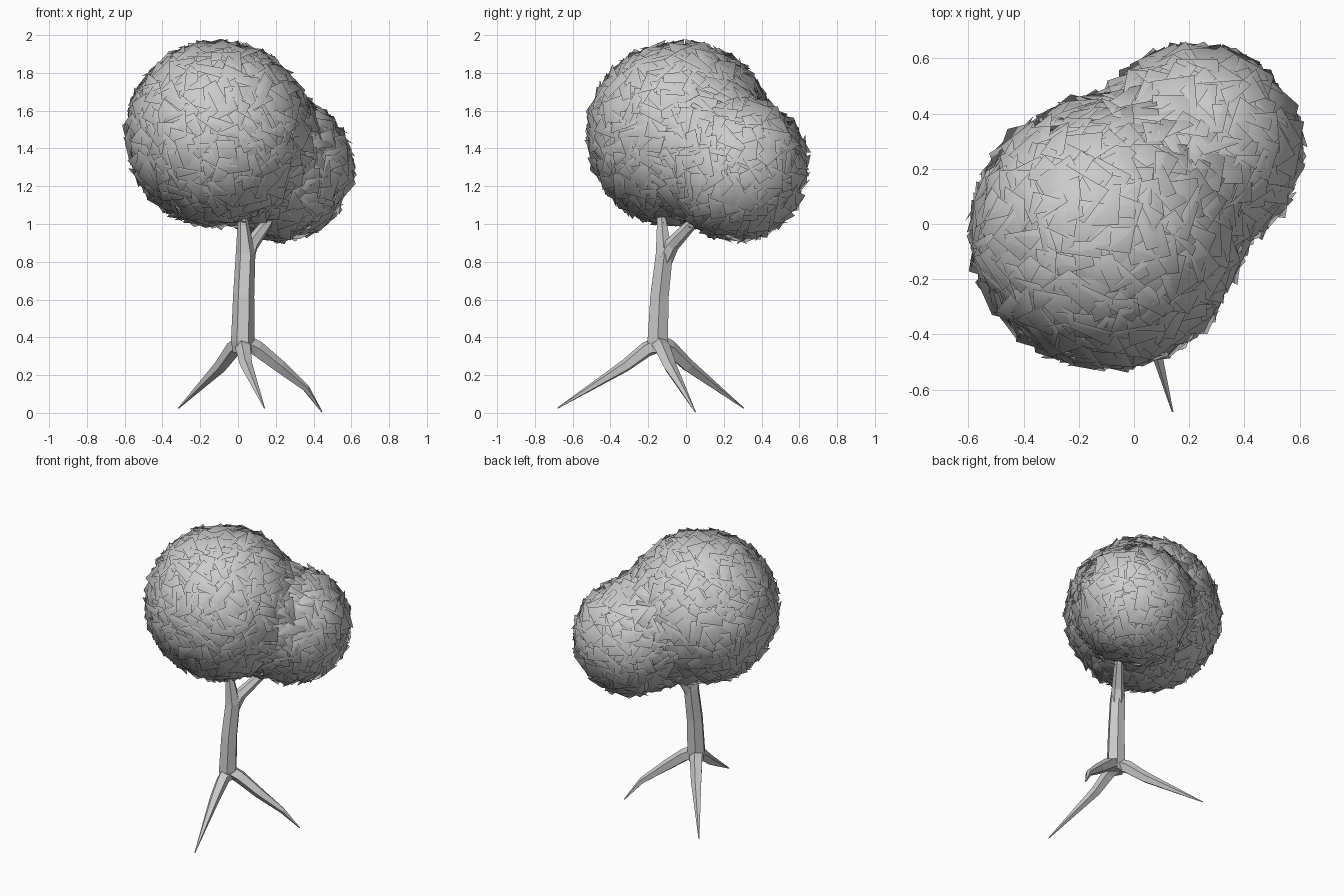
import bpy, bmesh, math, random
from mathutils import Vector, Matrix

if "Cube" in bpy.data.objects:
    bpy.data.objects.remove(bpy.data.objects["Cube"])

random.seed(7)


def make_object(name, bm):
    mesh = bpy.data.meshes.new(name)
    bm.to_mesh(mesh)
    bm.free()
    ob = bpy.data.objects.new(name, mesh)
    bpy.context.collection.objects.link(ob)
    return ob


def limb(name, path, sides=6):
    """Tapered low-poly tube through (x, y, z, radius) points."""
    bm = bmesh.new()
    pts = [Vector(p[:3]) for p in path]
    rings = []
    for i, p in enumerate(pts):
        d = (pts[min(i + 1, len(pts) - 1)] - pts[max(i - 1, 0)]).normalized()
        ref = Vector((0, 1, 0)) if abs(d.z) > 0.85 else Vector((0, 0, 1))
        u = d.cross(ref).normalized()
        v = d.cross(u)
        ring = []
        for k in range(sides):
            a = 2 * math.pi * k / sides
            ring.append(bm.verts.new(p + path[i][3] * (u * math.cos(a) + v * math.sin(a))))
        rings.append(ring)
    for a, b in zip(rings, rings[1:]):
        for k in range(sides):
            n = (k + 1) % sides
            bm.faces.new((a[k], a[n], b[n], b[k]))
    bm.faces.new(rings[0])
    bm.faces.new(rings[-1])
    bmesh.ops.recalc_face_normals(bm, faces=bm.faces)
    return make_object(name, bm)


def leaf_clump(name, ball, other, count, blend=0.15):
    """Shell of flared square leaf cards on a ball, blended into the other ball."""
    bm = bmesh.new()
    normals = []
    (center, radius), (center2, radius2) = ball, other
    golden = math.pi * (3 - math.sqrt(5))
    for i in range(count):
        z = 1 - 2 * (i + 0.5) / count
        r = math.sqrt(1 - z * z)
        n = Vector((r * math.cos(i * golden), r * math.sin(i * golden), z))
        pos = center + n * radius
        # Skip cards buried in the other ball, fill the crease between the two
        away = pos - center2
        gap = away.length - radius2
        if gap < -0.03:
            continue
        h = max(blend - abs(gap), 0) / blend
        n = n.lerp(away.normalized(), h / 2).normalized()
        pos += n * h * h * blend / 4
        # Random spin, then a steady tilt so one edge lifts off the surface
        m = (Matrix.Translation(pos) @ n.to_track_quat('Z', 'Y').to_matrix().to_4x4()
             @ Matrix.Rotation(random.uniform(0, 2 * math.pi), 4, 'Z')
             @ Matrix.Rotation(random.uniform(0.26, 0.42), 4, 'X')
             @ Matrix.Rotation(random.uniform(0, 2 * math.pi), 4, 'Z'))
        s = random.uniform(0.07, 0.08)
        corners = ((-s, -s, 0), (s, -s, 0), (s, s, 0), (-s, s, 0))
        bm.faces.new([bm.verts.new(m @ Vector(c)) for c in corners])
        normals += [(n + 0.3 * (m @ Vector(c) - pos) / s).normalized() for c in corners]
    ob = make_object(name, bm)
    # Soft shading that follows the clump rather than each card
    ob.data.shade_smooth()
    ob.data.normals_split_custom_set_from_vertices(normals)
    return ob


# Trunk and fork
limb("trunk", [(0.025, -0.15, 0.32, 0.052), (0.025, -0.15, 0.38, 0.062),
               (0.03, -0.14, 0.62, 0.056), (0.04, -0.115, 0.84, 0.052),
               (0.025, -0.13, 1.03, 0.026), (-0.01, -0.12, 1.2, 0.015)])
limb("side_branch", [(0.04, -0.115, 0.81, 0.046), (0.07, -0.075, 0.89, 0.04),
                     (0.15, 0.03, 1.0, 0.03), (0.21, 0.13, 1.12, 0.015)])

# Stilt roots
limb("front_root", [(0.025, -0.13, 0.37, 0.045), (0.03, -0.21, 0.335, 0.042),
                    (0.045, -0.32, 0.25, 0.034), (0.14, -0.68, 0.025, 0.003)], 5)
limb("right_root", [(0.02, -0.15, 0.38, 0.045), (0.1, -0.125, 0.34, 0.044),
                    (0.22, -0.085, 0.245, 0.036), (0.36, -0.02, 0.13, 0.02),
                    (0.445, 0.05, 0.004, 0.003)], 5)
limb("back_left_root", [(0.03, -0.16, 0.38, 0.045), (-0.02, -0.09, 0.345, 0.044),
                        (-0.09, 0.01, 0.25, 0.036), (-0.315, 0.305, 0.025, 0.003)], 5)

# Foliage
main_ball = (Vector((-0.1, -0.03, 1.475)), 0.467)
side_ball = (Vector((0.225, 0.265, 1.295)), 0.355)
leaf_clump("main_foliage", main_ball, side_ball, 540)
leaf_clump("side_foliage", side_ball, main_ball, 320)
